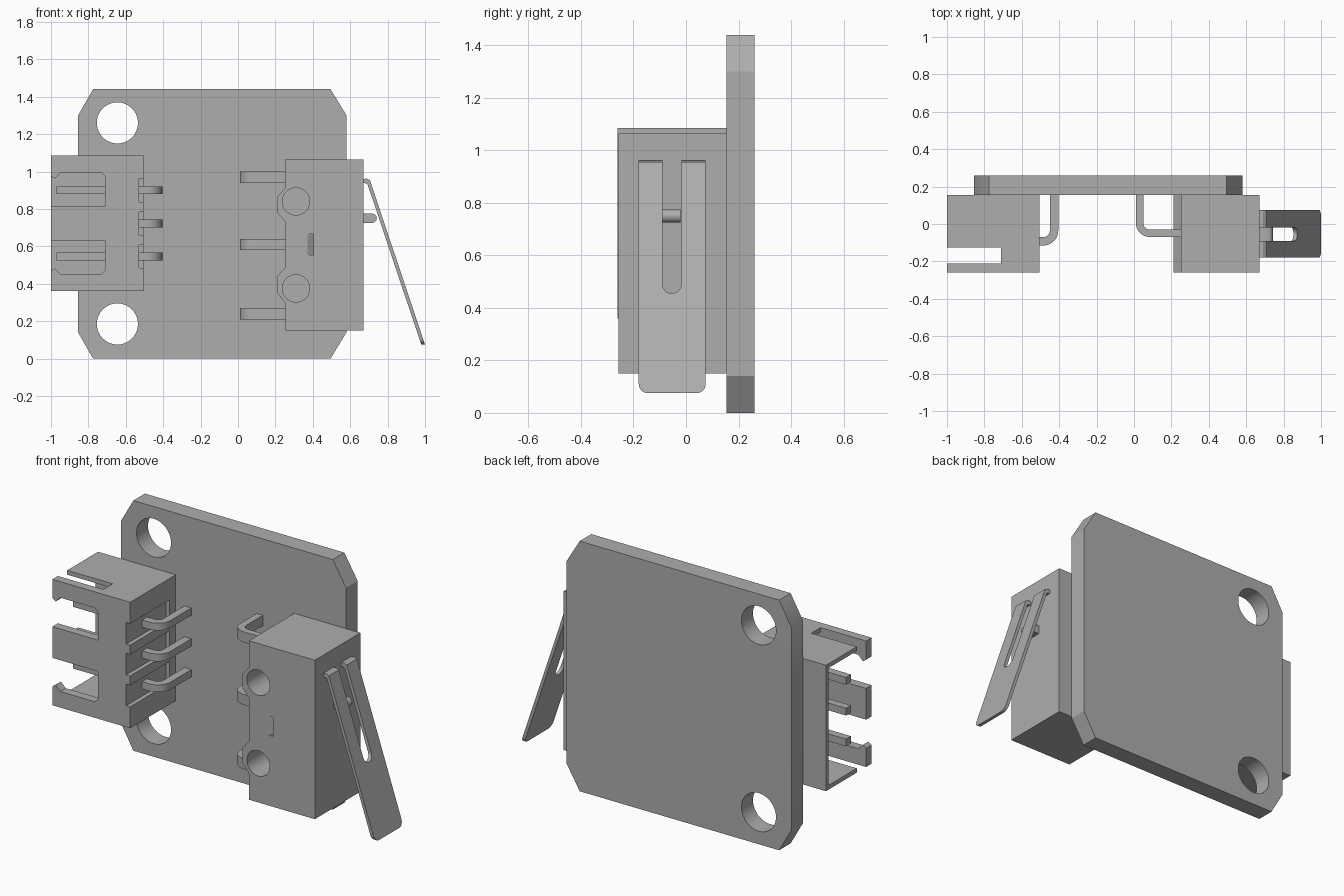
import bpy, bmesh, math

cube = bpy.data.objects.get("Cube")
if cube:
    bpy.data.objects.remove(cube, do_unlink=True)

grey = bpy.data.materials.new("mid grey")
grey.use_nodes = True
colour = (0.42, 0.42, 0.42, 1)
grey.diffuse_color = colour
grey.node_tree.nodes["Principled BSDF"].inputs["Base Color"].default_value = colour


def prism(name, pts, axis, a, b):
    """Extrude a 2D outline along an axis; outline uses the other two axes in order."""
    def place(p, d):
        return {"x": (d, p[0], p[1]), "y": (p[0], d, p[1]), "z": (p[0], p[1], d)}[axis]
    bm = bmesh.new()
    low = [bm.verts.new(place(p, a)) for p in pts]
    high = [bm.verts.new(place(p, b)) for p in pts]
    bm.faces.new(low)
    bm.faces.new(high)
    for i in range(len(pts)):
        j = (i + 1) % len(pts)
        bm.faces.new((low[i], low[j], high[j], high[i]))
    bmesh.ops.recalc_face_normals(bm, faces=bm.faces)
    mesh = bpy.data.meshes.new(name)
    bm.to_mesh(mesh)
    bm.free()
    mesh.materials.append(grey)
    obj = bpy.data.objects.new(name, mesh)
    bpy.context.collection.objects.link(obj)
    return obj


def box(name, x0, x1, y0, y1, z0, z1):
    return prism(name, [(x0, y0), (x1, y0), (x1, y1), (x0, y1)], "z", z0, z1)


def arc(cx, cy, r, start, end, n=8):
    return [(cx + r * math.cos(math.radians(start + (end - start) * i / n)),
             cy + r * math.sin(math.radians(start + (end - start) * i / n)))
            for i in range(n + 1)]


def circle(cx, cy, r):
    return arc(cx, cy, r, 0, 360, 40)[:-1]


def cut(target, cutters):
    """Subtract every cutter, bake the result and remove the cutters."""
    for c in cutters:
        c.hide_render = True
        mod = target.modifiers.new("cut", "BOOLEAN")
        mod.operation = "DIFFERENCE"
        mod.solver = "EXACT"
        mod.object = c
    bpy.context.view_layer.update()
    graph = bpy.context.evaluated_depsgraph_get()
    mesh = bpy.data.meshes.new_from_object(target.evaluated_get(graph))
    target.modifiers.clear()
    target.data = mesh
    for c in cutters:
        bpy.data.objects.remove(c, do_unlink=True)


def smooth(obj):
    bpy.ops.object.select_all(action="DESELECT")
    obj.select_set(True)
    bpy.context.view_layer.objects.active = obj
    bpy.ops.object.shade_smooth_by_angle(angle=math.radians(30))


def bent_pin(name, inner_x, outer_x, y, t, r, z, h):
    """Flat pin that leaves a housing and bends back into the board."""
    s = 1 if outer_x > inner_x else -1
    cx, cy = outer_x - s * r, y + r
    outer = [(cx + s * (p[0]), cy + p[1]) for p in arc(0, 0, r, -90, 0)]
    inner = [(cx + s * (p[0]), cy + p[1]) for p in arc(0, 0, r - t, 0, -90)]
    pts = [(inner_x, y)] + outer + [(outer_x, 0.17), (outer_x - s * t, 0.17)]
    pts += inner + [(inner_x, y + t)]
    pin = prism(name, pts, "z", z - h / 2, z + h / 2)
    smooth(pin)
    return pin


# Circuit board with clipped corners and two mounting holes
board = prism("circuit_board", [
    (-0.775, 0), (0.495, 0), (0.58, 0.14), (0.58, 1.3), (0.495, 1.44),
    (-0.775, 1.44), (-0.855, 1.3), (-0.855, 0.14)], "y", 0.155, 0.26)
cut(board, [prism("hole_cutter", circle(-0.645, z, 0.11), "y", 0.1, 0.3)
            for z in (0.185, 1.26)])
smooth(board)

# Connector housing: open on its outer side, with latch fingers in front
MID = 0.7225
PIN_Z = (0.545, MID, 0.9)
housing = box("connector_housing", -1, -0.505, -0.26, 0.155, 0.36, 1.085)
cutters = [box("cavity_cutter", -1.1, -0.56, -0.21, 0.13, 0.385, 1.06),
           box("slot_cutter", -1.1, -0.71, -0.21, -0.125, 0.3, 1.2)]
window = [(-1.1, 0.09), (-0.71, 0.09), (-0.71, 0.25), (-0.73, 0.27),
          (-0.95, 0.27), (-0.98, 0.24), (-1, 0.255), (-1.1, 0.255)]
for s in (1, -1):
    cutters.append(prism("window_cutter", [(x, MID + s * z) for x, z in window],
                         "y", -0.3, -0.2))
for z in PIN_Z:
    cutters.append(box("pin_notch_cutter", -0.53, -0.4, -0.3, 0.1, z - 0.062, z + 0.062))
cut(housing, cutters)
for z in PIN_Z:
    bent_pin("connector_pin", -0.97, -0.405, -0.115, 0.045, 0.08, z, 0.042)

# Switch body with two bosses on the inner edge, round holes and a small ramped recess
bosses = [(0.25, 0.30), (0.21, 0.35), (0.21, 0.44), (0.25, 0.485),
          (0.25, 0.735), (0.21, 0.78), (0.21, 0.865), (0.25, 0.91)]
body = prism("switch_body", [(0.25, 0.15)] + bosses + [
    (0.25, 1.065), (0.67, 1.065), (0.67, 0.15)], "y", -0.258, 0.155)
cutters = [prism("hole_cutter", circle(0.31, z, 0.073), "y", -0.3, 0.14)
           for z in (0.375, 0.84)]
cutters.append(prism("recess_cutter", [
    (0.365, -0.262), (0.405, -0.262), (0.405, -0.235)], "z", 0.555, 0.665))
cut(body, cutters)
smooth(body)
for z in (0.24, 0.61, 0.97):
    bent_pin("switch_terminal", 0.27, 0.01, -0.07, 0.04, 0.075, z, 0.06)

# Plunger with a rounded tip
plunger = prism("switch_plunger", [(0.65, 0.725)] + arc(0.717, 0.75, 0.025, -90, 90)
                + [(0.65, 0.775)], "y", -0.09, -0.02)
smooth(plunger)

# Sloping forked lever: fork outline extruded flat, then sheared outward
fork = ([(-0.18, 0.955)] + arc(-0.145, 0.11, 0.035, 180, 270)
        + arc(0.04, 0.11, 0.035, 270, 360) + [(0.075, 0.955), (-0.018, 0.955)]
        + arc(-0.054, 0.491, 0.036, 0, -180, 12) + [(-0.09, 0.955)])
lever = prism("switch_lever", fork, "x", 0.685, 0.705)
for v in lever.data.vertices:
    v.co.x += (0.955 - v.co.z) * 0.335
lever.data.update()
smooth(lever)
for y0, y1 in ((-0.18, -0.09), (-0.018, 0.075)):
    hook = prism("lever_hook", [(0.65, 0.943), (0.69, 0.935), (0.706, 0.952),
                                (0.69, 0.962), (0.65, 0.96)], "y", y0, y1)
